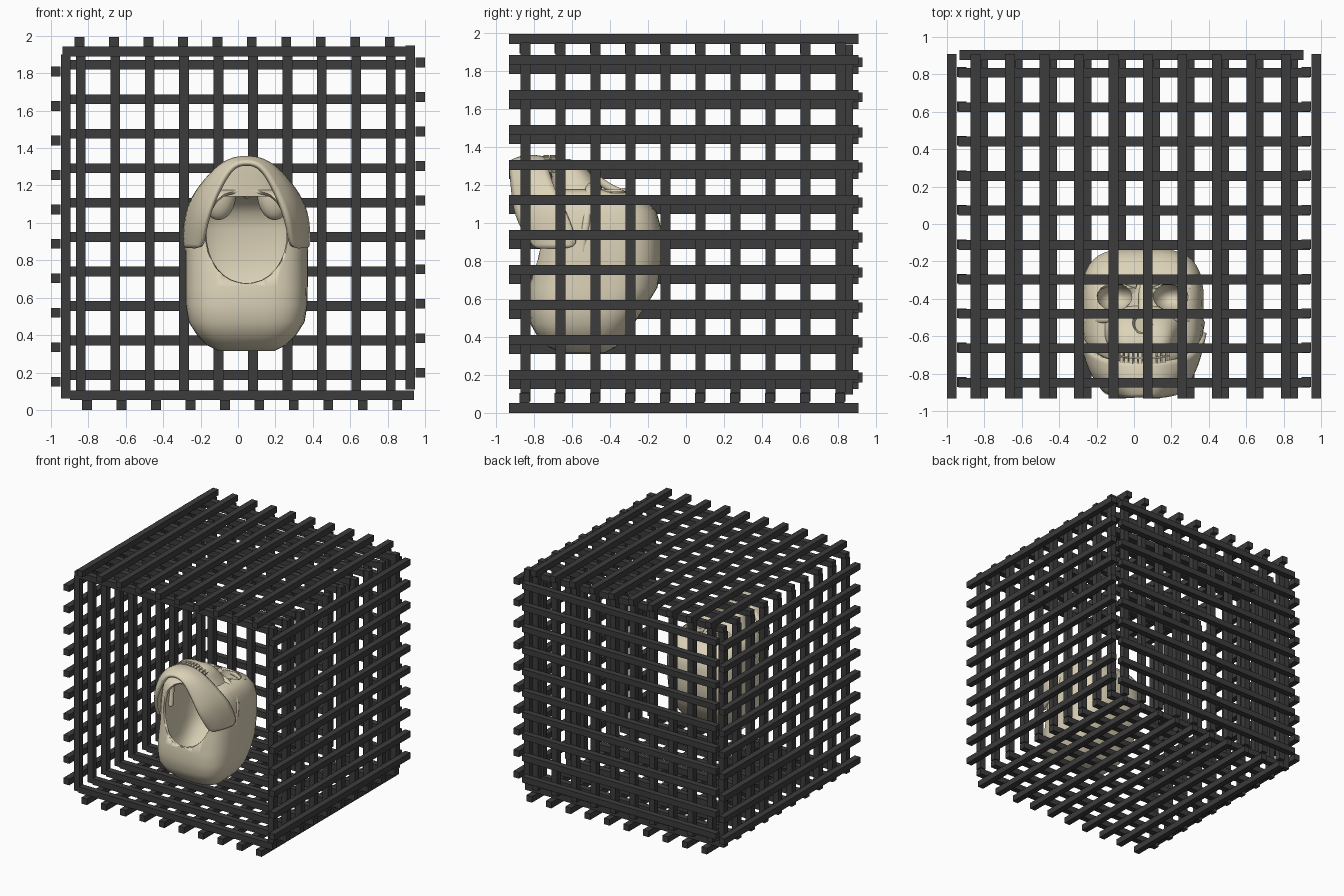
import bpy, bmesh, math
from mathutils import Vector, Matrix

if "Cube" in bpy.data.objects:
    bpy.data.objects.remove(bpy.data.objects["Cube"])

def material(name, rgb):
    m = bpy.data.materials.new(name)
    m.diffuse_color = (*rgb, 1)
    m.use_nodes = True
    m.node_tree.nodes["Principled BSDF"].inputs["Base Color"].default_value = m.diffuse_color
    return m

IRON = material("dark iron", (0.045, 0.045, 0.045))
BONE = material("bone", (0.72, 0.65, 0.48))

def make(name, bm, mat, smooth=None):
    bmesh.ops.recalc_face_normals(bm, faces=bm.faces)
    me = bpy.data.meshes.new(name)
    bm.to_mesh(me)
    bm.free()
    ob = bpy.data.objects.new(name, me)
    bpy.context.collection.objects.link(ob)
    me.materials.append(mat)
    if smooth:
        bpy.context.view_layer.objects.active = ob
        bpy.ops.object.select_all(action='DESELECT')
        ob.select_set(True)
        bpy.ops.object.shade_smooth_by_angle(angle=math.radians(smooth))
    return ob

def box(bm, c, size, rot=Matrix()):
    m = Matrix.Translation(c) @ rot @ Matrix.Diagonal((*size, 1))
    bmesh.ops.create_cube(bm, size=1, matrix=m)

# ---------- cage: five lattices, each with two layers of ten bars ----------
W, PITCH, LENGTH, COUNT = 0.052, 0.1842, 1.84, 10

def bars(name, centre, along, step):
    bm = bmesh.new()
    size = [W, W, W]
    size[along] = LENGTH
    for i in range(COUNT):
        c = Vector(centre)
        c[step] += (i - (COUNT - 1) / 2) * PITCH
        box(bm, c, size)
    make(name, bm, IRON)

X, Y, Z = 0, 1, 2
YC = -0.012
bars("left_wall_rails", (-0.974, YC, 0.98), Y, Z)
bars("left_wall_uprights", (-0.921, YC - .004, 0.98), Z, Y)
bars("right_wall_rails", (0.974, YC, 1.028), Y, Z)
bars("right_wall_uprights", (0.921, YC - .004, 1.028), Z, Y)
bars("back_rails", (-0.014, 0.904, 1.016), X, Z)
bars("back_uprights", (-0.012, 0.852, 1.018), Z, X)
bars("roof_bars", (-0.018, YC, 1.968), Y, X)
bars("roof_crossbars", (-0.018, YC - .008, 1.916), X, Y)
bars("floor_bars", (0.022, YC, 0.026), Y, X)
bars("floor_crossbars", (0.022, YC - .008, 0.079), X, Y)

# ---------- skull, lying on its back with the face up ----------
CX = 0.046

def ring_solid(name, rings, power, n=40):
    """Stack of rounded-box sections: (z, y_min, y_max, half_width)."""
    bm = bmesh.new()
    loops = []
    for z, y0, y1, hw in rings:
        loop = []
        for i in range(n):
            a = 2 * math.pi * i / n
            c, s = math.cos(a), math.sin(a)
            px = math.copysign(abs(c) ** (2 / power), c) * hw
            py = math.copysign(abs(s) ** (2 / power), s) * (y1 - y0) / 2
            loop.append(bm.verts.new((CX + px, (y0 + y1) / 2 + py, z)))
        loops.append(loop)
    for a, b in zip(loops, loops[1:]):
        for i in range(n):
            j = (i + 1) % n
            bm.faces.new((a[i], a[j], b[j], b[i]))
    bm.faces.new(loops[0])
    bm.faces.new(loops[-1])
    return make(name, bm, BONE, 40)

def ellipsoid(name, c, r, keep_low=False):
    bm = bmesh.new()
    bmesh.ops.create_uvsphere(bm, u_segments=28, v_segments=16, radius=1)
    if keep_low:
        bmesh.ops.delete(bm, geom=[v for v in bm.verts if v.co.z > 0.05], context='VERTS')
    bmesh.ops.transform(bm, verts=bm.verts, matrix=Matrix.Translation(c) @ Matrix.Diagonal((*r, 1)))
    return make(name, bm, BONE, 40)

def cut(ob, cutter):
    cutter.hide_render = True
    cutter.hide_viewport = True
    m = ob.modifiers.new("cut", 'BOOLEAN')
    m.operation, m.solver, m.object = 'DIFFERENCE', 'EXACT', cutter

def thicken(ob, t):
    m = ob.modifiers.new("shell", 'SOLIDIFY')
    m.thickness, m.offset = t, -1

cranium = ring_solid("cranium", [
    (0.315, -.65, -.43, .15), (0.345, -.72, -.37, .21), (0.40, -.78, -.325, .265),
    (0.47, -.82, -.275, .31), (0.56, -.83, -.21, .325), (0.66, -.83, -.15, .327),
    (0.80, -.80, -.13, .327), (0.97, -.785, -.13, .327), (1.06, -.775, -.155, .315),
    (1.12, -.76, -.21, .295), (1.155, -.74, -.28, .265), (1.175, -.70, -.34, .22)], 3.3)
thicken(cranium, 0.02)
cut(cranium, ellipsoid("base_opening_cutter", (CX, -.84, .95), (.238, .24, .275)))

# upper jaw and nose block
upper_jaw = ring_solid("upper_jaw", [
    (1.14, -.70, -.42, .22), (1.20, -.705, -.45, .19), (1.26, -.71, -.50, .165),
    (1.31, -.715, -.55, .14), (1.335, -.715, -.61, .10)], 2.6)
cut(upper_jaw, ellipsoid("nose_cutter", (CX, -.535, 1.26), (.055, .06, .13)))

for s, side in ((-1, "left"), (1, "right")):
    # eye sockets
    eye = (CX + s * .15, -.39, 1.165)
    hole = ellipsoid(side + "_eye_cutter", eye, (.093, .073, .12))
    cut(cranium, hole)
    cut(upper_jaw, hole)
    ellipsoid(side + "_eye_socket", eye, (.095, .075, .15), keep_low=True)

def tube(name, pts, r):
    cu = bpy.data.curves.new(name, 'CURVE')
    cu.dimensions, cu.bevel_depth, cu.bevel_resolution = '3D', r, 3
    cu.use_fill_caps = True
    sp = cu.splines.new('BEZIER')
    sp.bezier_points.add(len(pts) - 1)
    for p, co in zip(sp.bezier_points, pts):
        p.co = co
        p.handle_left_type = p.handle_right_type = 'AUTO'
    ob = bpy.data.objects.new(name, cu)
    cu.materials.append(BONE)
    bpy.context.collection.objects.link(ob)

# cheekbones, brows and nose bridge
for s, side in ((-1, "left"), (1, "right")):
    tube(side + "_cheekbone", [(CX + s * .12, -.50, 1.20), (CX + s * .23, -.51, 1.15),
                               (CX + s * .297, -.52, 1.04), (CX + s * .305, -.55, .85)], .025)
    tube(side + "_brow", [(CX + s * .03, -.33, 1.165), (CX + s * .14, -.305, 1.145),
                          (CX + s * .25, -.34, 1.125)], .02)
tube("nose_bridge", [(CX, -.32, 1.15), (CX, -.40, 1.185), (CX, -.475, 1.235)], .022)

# lower jaw: slanted horseshoe band from the lower rim to the upper rim
low = [(0, -.92, 1.32), (.06, -.925, 1.31), (.11, -.92, 1.25), (.165, -.91, 1.14),
       (.205, -.895, 1.04), (.225, -.85, .95), (.235, -.79, .86)]
mid = [(0, -.84, 1.36), (.10, -.85, 1.345), (.18, -.84, 1.28), (.24, -.82, 1.18),
       (.275, -.80, 1.08), (.29, -.77, .96), (.29, -.74, .87)]
top = [(0, -.735, 1.34), (.10, -.735, 1.325), (.20, -.72, 1.25), (.275, -.68, 1.15),
       (.318, -.63, 1.06), (.33, -.59, .95), (.33, -.56, .86)]
bm = bmesh.new()
rows = []
for row in (low, mid, top):
    full = [(-x, y, z) for x, y, z in reversed(row[1:])] + row
    rows.append([bm.verts.new((CX + x, y, z)) for x, y, z in full])
for a, b in zip(rows, rows[1:]):
    for i in range(len(a) - 1):
        bm.faces.new((a[i], a[i + 1], b[i + 1], b[i]))
jaw = make("lower_jaw", bm, BONE, 60)
m = jaw.modifiers.new("round", 'SUBSURF')
m.levels = m.render_levels = 2
thicken(jaw, 0.025)
jaw.modifiers["shell"].offset = 0

# teeth: two rows along a shallow arc
for name, y in (("upper_teeth", -.70), ("lower_teeth", -.735)):
    bm = bmesh.new()
    for i in range(12):
        u = (i - 5.5) / 5.5
        box(bm, (CX + u * .125, y + .012 * u * u, 1.335 - .045 * u * u), (.019, .03, .045),
            Matrix.Rotation(u * .6, 4, 'Y'))
    make(name, bm, BONE)
